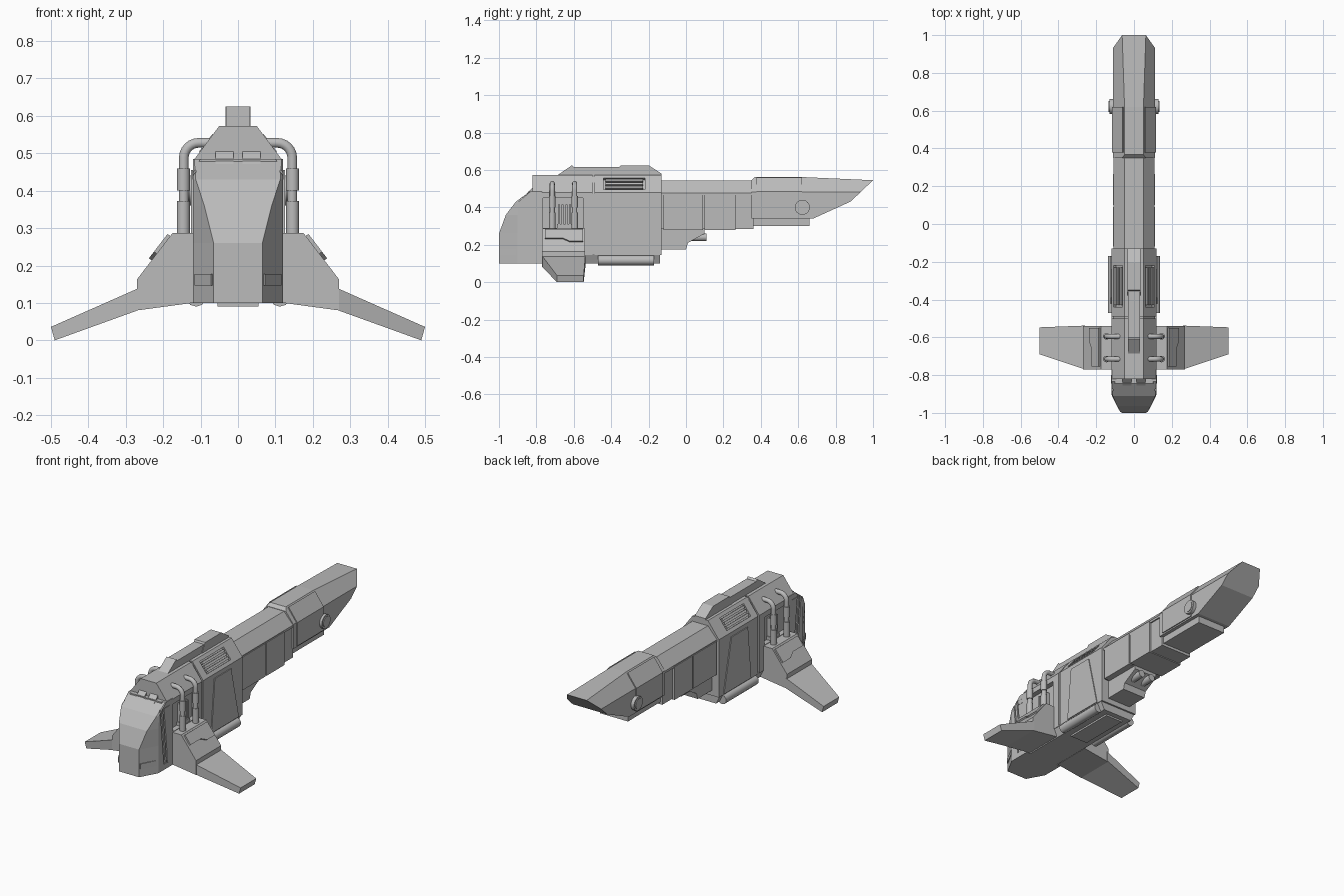
import bpy, bmesh, math
from mathutils import Matrix, Vector

cube = bpy.data.objects.get("Cube")
if cube:
    bpy.data.objects.remove(cube, do_unlink=True)

grey = bpy.data.materials.new("hull_grey")
grey.use_nodes = True
COL = (0.5, 0.5, 0.5, 1)
grey.diffuse_color = COL
grey.node_tree.nodes["Principled BSDF"].inputs["Base Color"].default_value = COL


def finish(name, bm, mirror=False):
    bmesh.ops.recalc_face_normals(bm, faces=bm.faces)
    me = bpy.data.meshes.new(name)
    bm.to_mesh(me)
    bm.free()
    me.materials.append(grey)
    ob = bpy.data.objects.new(name, me)
    bpy.context.collection.objects.link(ob)
    if mirror:
        ob.modifiers.new("Mirror", "MIRROR")
    return ob


def loft(name, rings, mirror=False):
    """Skin a list of equal-length rings and cap both ends."""
    bm = bmesh.new()
    vs = [[bm.verts.new(p) for p in r] for r in rings]
    n = len(vs[0])
    for a, b in zip(vs, vs[1:]):
        for i in range(n):
            j = (i + 1) % n
            bm.faces.new((a[i], a[j], b[j], b[i]))
    bm.faces.new(vs[0])
    bm.faces.new(vs[-1])
    return finish(name, bm, mirror)


def prism(name, axis, pts, a, b, mirror=False):
    """Extrude a 2D outline along one axis from a to b."""
    place = {"x": lambda u, v, t: (t, u, v),
             "y": lambda u, v, t: (u, t, v),
             "z": lambda u, v, t: (u, v, t)}[axis]
    return loft(name, [[place(u, v, t) for u, v in pts] for t in (a, b)], mirror)


def box(name, x, y, z, mirror=False):
    return prism(name, "z", [(x[0], y[0]), (x[1], y[0]), (x[1], y[1]), (x[0], y[1])], *z, mirror)


def rod(name, start, end, r, sides=16, mirror=False):
    s, e = Vector(start), Vector(end)
    bm = bmesh.new()
    rot = (e - s).to_track_quat("Z", "Y").to_matrix().to_4x4()
    bmesh.ops.create_cone(bm, cap_ends=True, segments=sides, radius1=r, radius2=r,
                          depth=(e - s).length, matrix=Matrix.Translation((s + e) / 2) @ rot)
    ob = finish(name, bm, mirror)
    bpy.ops.object.select_all(action="DESELECT")
    ob.select_set(True)
    bpy.context.view_layer.objects.active = ob
    bpy.ops.object.shade_smooth_by_angle(angle=math.radians(40))
    return ob


def carve(target, cutter):
    cutter.hide_render = True
    cutter.hide_viewport = True
    cutter.display_type = "WIRE"
    mod = target.modifiers.new("Carve", "BOOLEAN")
    mod.operation = "DIFFERENCE"
    mod.solver = "EXACT"
    mod.object = cutter


def section(half, low, shoulder, top, flat=0.05):
    """Symmetric body section with chamfered top edges."""
    right = [(half, low), (half, shoulder), (flat, top)]
    return right + [(-x, z) for x, z in reversed(right)]


# Main hull: two shells over a slightly smaller core
hull = section(0.12, 0.145, 0.48, 0.573)
front_hull = prism("front_hull", "y", hull, -0.82, -0.5)
rear_hull = prism("rear_hull", "y", hull, -0.49, -0.13)
prism("hull_core", "y", section(0.08, 0.16, 0.47, 0.56, 0.04), -0.6, -0.2)
prism("seam_core", "y", section(0.112, 0.15, 0.475, 0.565), -0.505, -0.485)
prism("underside", "y", [(0.12, 0.15), (0.095, 0.1), (-0.095, 0.1), (-0.12, 0.15)], -0.8, -0.14)
box("belly_plate", (-0.055, 0.055), (-0.47, -0.17), (0.09, 0.101))
rod("belly_tank", (0.112, -0.47, 0.117), (0.112, -0.17, 0.117), 0.027, 10, True)

# Nose: stacked plan sections
rows = [(0.1, 0.065, -1, -0.9), (0.26, 0.065, -1, -0.9), (0.36, 0.09, -0.963, -0.9),
        (0.43, 0.113, -0.91, -0.895), (0.485, 0.117, -0.835, -0.83)]
rings = []
for z, w, yf, ys in rows:
    half = [(w, yf), (0.12, ys), (0.12, -0.77)]
    rings.append([(x, y, z) for x, y in half + [(-x, y) for x, y in reversed(half)]])
nose = loft("nose", rings)
for i, y in enumerate((-0.885, -0.86)):
    carve(nose, prism(f"groove_cutter_{i}", "x", [(y, 0.46), (y + 0.01, 0.46),
          (y + 0.045, 0.13), (y + 0.035, 0.13)], 0.112, 0.16, True))
prism("nose_corner_plate", "z", [(0.072, -0.998), (0.116, -0.912), (0.108, -0.905), (0.064, -0.99)],
      0.147, 0.177, True)
prism("brow", "y", section(0.121, 0.43, 0.455, 0.485, 0.1), -0.845, -0.8)
prism("brow_plate", "x", [(-0.875, 0.45), (-0.865, 0.46), (-0.815, 0.51), (-0.8, 0.45)], 0.012, 0.06, True)

# Recessed side bay with grille
carve(front_hull, box("bay_cutter", (0.09, 0.2), (-0.765, -0.55), (0.29, 0.45), True))
for i in range(4):
    y = -0.685 + i * 0.02
    box(f"bay_slat_{i}", (0.08, 0.112), (y, y + 0.011), (0.3, 0.415), True)
box("bay_sill", (0.08, 0.118), (-0.69, -0.61), (0.29, 0.31), True)

# Slatted vent recessed in the upper chamfer
along = Vector((0.07, -0.093)).normalized()
out = Vector((-along.y, along.x))
mid = Vector((0.085, 0.5265))


def slab(name, centre, wide, low, high, y0, y1):
    pts = [centre + along * s * wide + out * h for s, h in ((-1, low), (1, low), (1, high), (-1, high))]
    return prism(name, "y", pts, y0, y1, True)


carve(rear_hull, slab("vent_cutter", mid, 0.038, -0.016, 0.03, -0.44, -0.22))
for i in range(3):
    slab(f"vent_slat_{i}", mid + along * (i - 1) * 0.023, 0.007, -0.02, 0.002, -0.43, -0.23)

# Side door
prism("side_door", "x", [(-0.42, 0.15), (-0.39, 0.455), (-0.24, 0.455), (-0.17, 0.15)], 0.115, 0.125, True)

# Dorsal spine
prism("spine_front", "x", [(-0.69, 0.57), (-0.61, 0.625), (-0.6, 0.615), (-0.35, 0.615), (-0.35, 0.57)],
      -0.031, 0.031)
prism("spine_rear", "x", [(-0.38, 0.57), (-0.35, 0.625), (-0.2, 0.625), (-0.13, 0.58), (-0.13, 0.57)],
      -0.034, 0.034)

# Bent pipes with sleeves
for side, word in ((1, "left"), (-1, "right")):
    for n, y in enumerate((-0.715, -0.595)):
        path = [(0.07, 0.528)]
        path += [(0.105 + 0.04 * math.sin(t * math.pi / 12), 0.488 + 0.04 * math.cos(t * math.pi / 12))
                 for t in range(7)]
        path += [(0.145, 0.28)]
        cu = bpy.data.curves.new("pipe", "CURVE")
        cu.dimensions = "3D"
        cu.bevel_depth = 0.0135
        cu.bevel_resolution = 3
        cu.use_fill_caps = True
        sp = cu.splines.new("POLY")
        sp.points.add(len(path) - 1)
        for p, (x, z) in zip(sp.points, path):
            p.co = (side * x, y, z, 1)
        cu.materials.append(grey)
        bpy.context.collection.objects.link(bpy.data.objects.new(f"{word}_pipe_{n}", cu))
        for m, (z0, z1) in enumerate(((0.4, 0.46), (0.285, 0.372))):
            rod(f"{word}_sleeve_{n}_{m}", (side * 0.146, y, z0), (side * 0.146, y, z1), 0.0175)

# Wings: root block, tapered blade and slope panel
prism("wing_root", "y", [(0.1, 0.287), (0.175, 0.287), (0.27, 0.163), (0.27, 0.08), (0.1, 0.103)],
      -0.77, -0.54, True)


def wing_ring(x, low, high, y0, y1, lean=0):
    return [(x - lean, y0, low), (x - lean, y1, low), (x, y1, high), (x, y0, high)]


loft("wing_blade", [wing_ring(0.26, 0.083, 0.142, -0.77, -0.538),
                    wing_ring(0.5, 0, 0.036, -0.69, -0.547, 0.01)], True)
slope = Vector((0.095, 0, -0.124)).normalized()
normal = Vector((-slope.z, 0, slope.x))
outline = [(0.01, -0.755), (0.07, -0.755), (0.07, -0.66), (0.092, -0.62), (0.092, -0.55), (0.01, -0.55)]
loft("wing_panel", [[Vector((0.175, y, 0.287)) + slope * s + normal * h for s, y in outline]
                    for h in (-0.01, 0.009)], True)

# Neck with side panels
prism("neck", "y", section(0.1, 0.285, 0.475, 0.542), -0.14, 0.36)
prism("neck_top", "y", section(0.108, 0.465, 0.478, 0.543), -0.14, 0.35)
box("neck_panel_rear", (0.0, 0.112), (-0.12, 0.09), (0.28, 0.472), True)
box("neck_panel_mid", (0.0, 0.112), (0.1, 0.265), (0.28, 0.472), True)
prism("neck_bracket", "x", [(-0.14, 0.175), (0, 0.175), (0.01, 0.21), (0.1, 0.26), (0.1, 0.285), (-0.14, 0.285)],
      -0.075, 0.075)
rod("under_barrel", (0.035, -0.02, 0.24), (0.035, 0.11, 0.24), 0.021, 12, True)

# Head: chamfered prism trimmed by sloping planes
bm = bmesh.new()
sec = section(0.11, 0.34, 0.482, 0.562)
ends = [[bm.verts.new((x, y, z)) for x, z in sec] for y in (0.35, 1.02)]
for i in range(len(sec)):
    j = (i + 1) % len(sec)
    bm.faces.new((ends[0][i], ends[0][j], ends[1][j], ends[1][i]))
for ring in ends:
    bm.faces.new(ring)
trims = [((1, 0.545), (1, -1.05)), ((0.9, 0.44), (0.1, -0.22)),
         ((0.62, 0.562), (0.017, 0.38)), ((0.34, 0.535), (-0.5, 0.5))]
for (y, z), (ny, nz) in trims:
    geom = bm.verts[:] + bm.edges[:] + bm.faces[:]
    cut = bmesh.ops.bisect_plane(bm, geom=geom, plane_co=(0, y, z), plane_no=(0, ny, nz), clear_outer=True)
    edges = [e for e in cut["geom_cut"] if isinstance(e, bmesh.types.BMEdge)]
    if edges:
        bmesh.ops.contextual_create(bm, geom=edges)
finish("head", bm)
box("head_keel", (-0.09, 0.09), (0.345, 0.66), (0.3, 0.345))
prism("head_cheek", "y", [(0.1, 0.348), (0.116, 0.348), (0.116, 0.484), (0.06, 0.56), (0.05, 0.545)],
      0.378, 0.62, True)
rod("sensor", (0.09, 0.622, 0.4), (0.13, 0.622, 0.4), 0.04, 24, True)
rod("sensor_lens", (0.12, 0.622, 0.4), (0.134, 0.622, 0.4), 0.03, 24, True)
